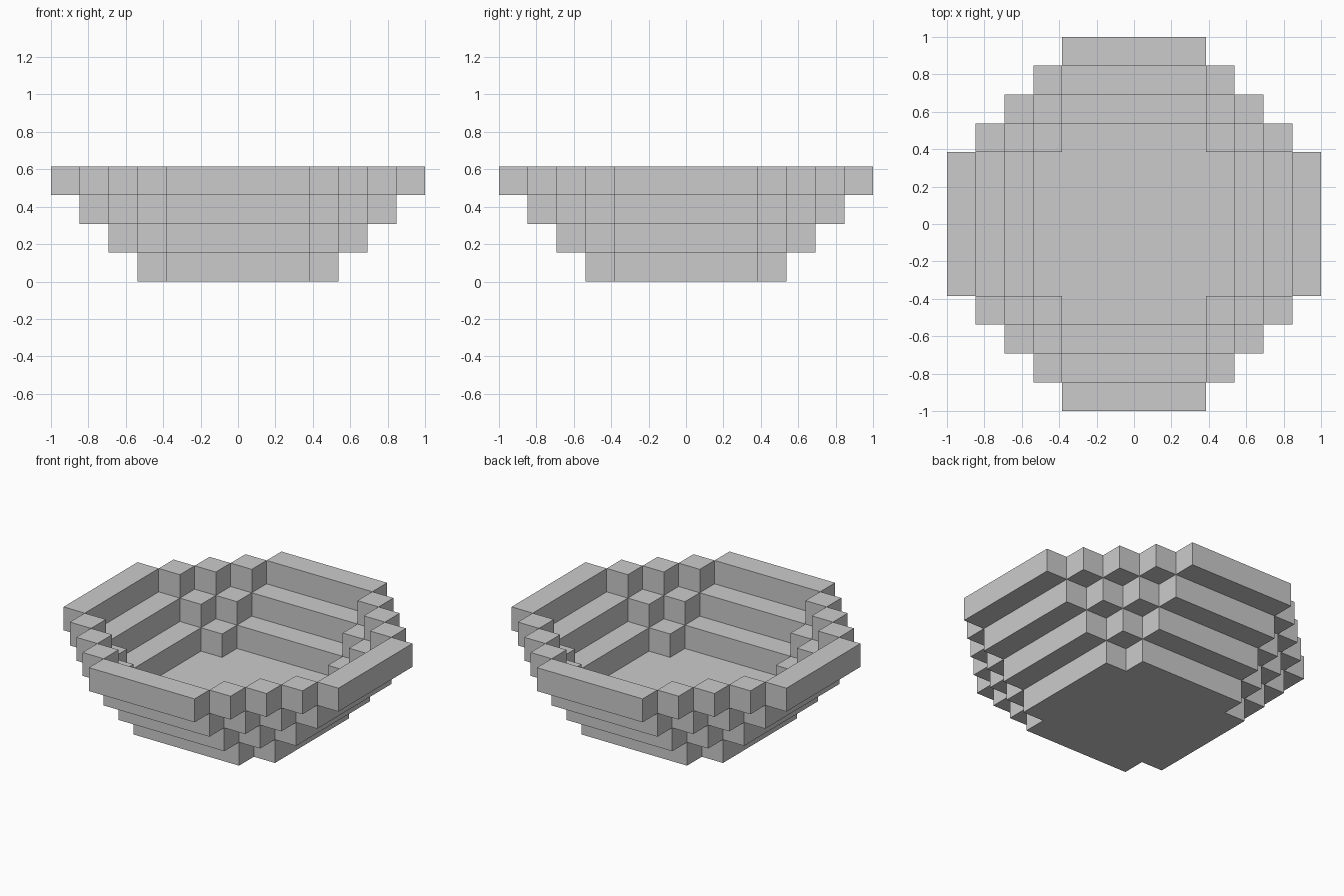
import bpy, bmesh
from mathutils import Matrix, Vector

if "Cube" in bpy.data.objects:
    bpy.data.objects.remove(bpy.data.objects["Cube"])

U = 2 / 13  # one block of the 13 x 13 grid


def add_box(bm, cx, cy, level, nx=1, ny=1):
    """Box centred on block (cx, cy), nx by ny blocks wide, one block high."""
    m = Matrix.Translation(Vector((cx, cy, level + 0.5)) * U)
    m = m @ Matrix.Diagonal((nx * U, ny * U, U, 1))
    bmesh.ops.create_cube(bm, size=1, matrix=m)


def finish(bm, name):
    bmesh.ops.recalc_face_normals(bm, faces=bm.faces)
    mesh = bpy.data.meshes.new(name)
    bm.to_mesh(mesh)
    bm.free()
    bpy.context.collection.objects.link(bpy.data.objects.new(name, mesh))


# Floor: square slab with one block notched out of each corner
bm = bmesh.new()
corner = [(3.5, 2.5), (2.5, 2.5), (2.5, 3.5)]
outline = corner + [(-x, y) for x, y in corner[::-1]]
outline += [(-x, -y) for x, y in outline]
face = bm.faces.new([bm.verts.new((x * U, y * U, 0)) for x, y in outline])
top = bmesh.ops.extrude_face_region(bm, geom=[face], use_keep_orig=True)
bmesh.ops.translate(bm, vec=(0, 0, U),
                    verts=[g for g in top["geom"] if isinstance(g, bmesh.types.BMVert)])
finish(bm, "bowl_floor")

# Stepped wall: each ring has four bars joined by diagonal corner blocks
for level in (1, 2, 3):
    bm = bmesh.new()
    r = level + 3
    for s in (-1, 1):
        add_box(bm, s * r, 0, level, 1, 5)
        add_box(bm, 0, s * r, level, 5, 1)
        for t in (-1, 1):
            for k in range(level):
                add_box(bm, s * (3 + k), t * (r - 1 - k), level)
    finish(bm, f"wall_ring_{level}")
